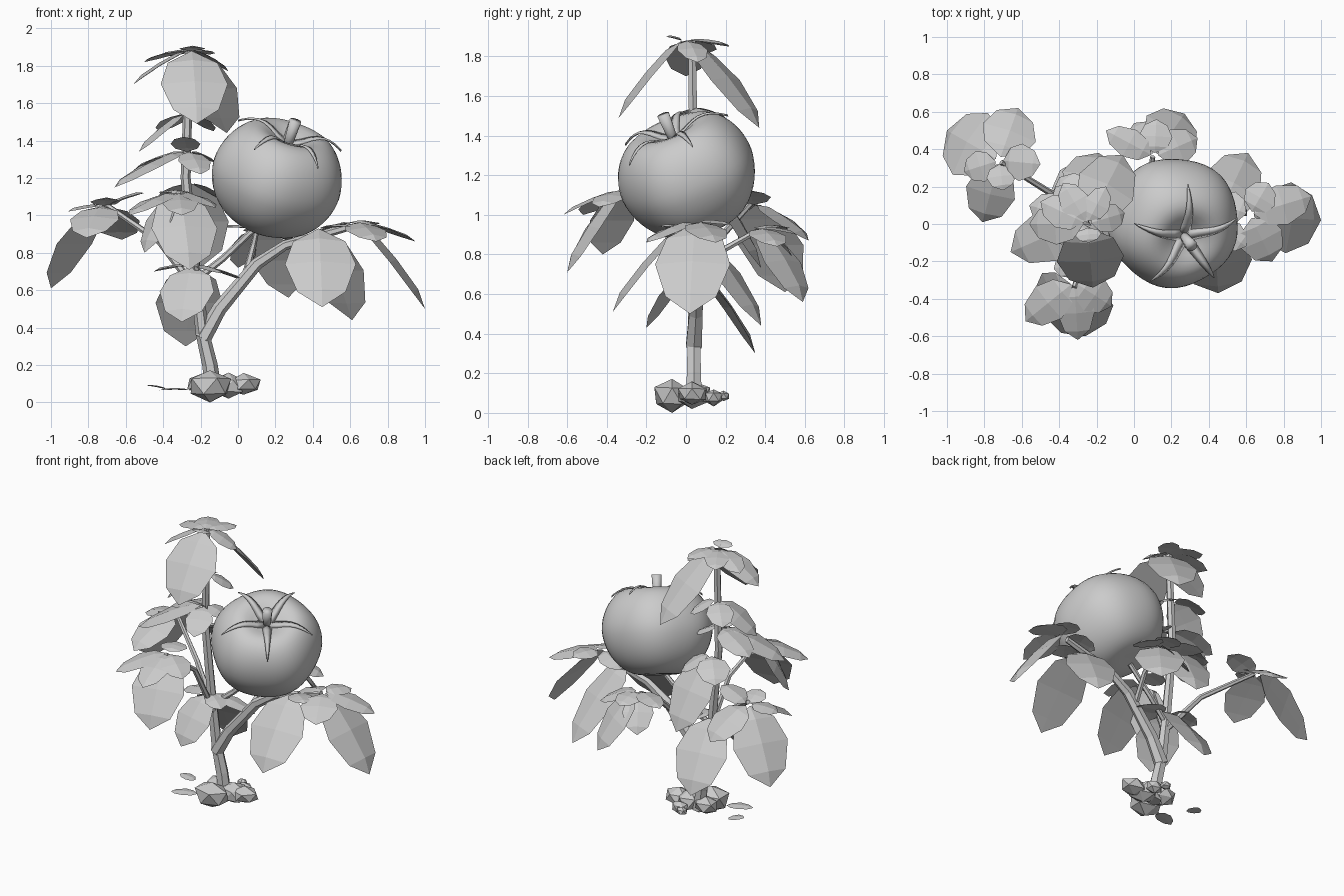
import bpy, bmesh, math, random
from mathutils import Vector, Matrix

if "Cube" in bpy.data.objects:
    bpy.data.objects.remove(bpy.data.objects["Cube"])

random.seed(4)
UP = Vector((0, 0, 1))


def finish(bm, name, smooth=False):
    bmesh.ops.recalc_face_normals(bm, faces=bm.faces)
    me = bpy.data.meshes.new(name)
    bm.to_mesh(me)
    bm.free()
    for p in me.polygons:
        p.use_smooth = smooth
    ob = bpy.data.objects.new(name, me)
    bpy.context.collection.objects.link(ob)
    return ob


def tube(name, pts, r0, r1, sides=6, smooth=False):
    bm = bmesh.new()
    pts = [Vector(p) for p in pts]
    n = len(pts)
    rings = []
    for i, p in enumerate(pts):
        d = pts[min(i + 1, n - 1)] - pts[max(i - 1, 0)]
        q = UP.rotation_difference(d.normalized())
        r = r0 + (r1 - r0) * i / (n - 1)
        rings.append([bm.verts.new(p + q @ Vector((r * math.cos(a), r * math.sin(a), 0)))
                      for a in (2 * math.pi * k / sides for k in range(sides))])
    for a, b in zip(rings, rings[1:]):
        for k in range(sides):
            j = (k + 1) % sides
            bm.faces.new((a[k], a[j], b[j], b[k]))
    bm.faces.new(rings[0])
    bm.faces.new(rings[-1])
    return finish(bm, name, smooth)


def add_leaf(bm, base, tip, width):
    # folded, thin, pointed blade with a raised midrib
    d = tip - base
    L = d.length
    side = d.cross(UP).normalized()
    nrm = side.cross(d).normalized()
    v0, v1 = bm.verts.new(base), bm.verts.new(tip)
    rows = []
    for t, w in ((0.18, 0.74), (0.48, 1.0), (0.82, 0.68)):
        p = base + d * t + nrm * 0.03 * L * math.sin(math.pi * t)
        h = w * width / 2
        rows.append([bm.verts.new(q) for q in (
            p - side * h, p + nrm * 0.07 * width, p + side * h,
            p + nrm * (0.07 * width - 0.05 * L))])
    for k in range(4):
        j = (k + 1) % 4
        bm.faces.new((v0, rows[0][k], rows[0][j]))
        bm.faces.new((v1, rows[2][j], rows[2][k]))
        for a, b in zip(rows, rows[1:]):
            bm.faces.new((a[k], b[k], b[j], a[j]))


def cluster(name, centre, leaves):
    bm = bmesh.new()
    c = Vector(centre)
    for x, y, z, w in leaves:
        tip = Vector((x, y, z))
        flat = Vector((x - c.x, y - c.y, 0)).normalized()
        add_leaf(bm, c + flat * 0.02, tip, w)
    finish(bm, name)


# Stems
tube("main_stem", [(-.13, .04, .05), (-.15, .04, .2), (-.19, .04, .37), (-.23, .04, .7),
                   (-.28, .04, 1.2), (-.26, .03, 1.88)], .046, .022)
tube("right_branch", [(-.19, .04, .34), (-.1, .05, .5), (.1, .06, .74), (.25, .06, .84),
                      (.6, .06, .94)], .046, .02)
tube("left_branch", [(-.22, .05, .6), (-.42, .15, .86), (-.71, .33, 1.06)], .022, .014)
tube("front_branch", [(-.21, .03, .62), (-.25, -.12, .95), (-.32, -.34, 1.12)], .02, .014)
tube("back_branch", [(.04, .06, .68), (.08, .2, .83), (.1, .36, .92)], .02, .014)
tube("cross_branch", [(-.22, .04, .66), (-.08, .07, .77), (.1, .08, .94)], .02, .016)

# Leaf clusters: centre, then tip x, y, z and width of every leaf
cluster("top_leaves", (-.25, .0, 1.88), [
    (-.22, -.34, 1.49, .36), (-.06, .37, 1.44, .32), (-.56, .0, 1.70, .22),
    (-.5, .12, 1.82, .18), (-.38, .22, 1.85, .16), (-.05, .06, 1.77, .16),
    (-.24, -.1, 1.9, .14), (-.15, .2, 1.86, .14)])
cluster("upper_leaves", (-.27, .04, 1.54), [
    (-.53, -.02, 1.34, .24), (-.42, .2, 1.45, .18), (-.13, .14, 1.45, .16)])
cluster("middle_leaves", (-.27, .02, 1.34), [
    (-.66, -.15, 1.15, .28), (-.56, .1, 1.24, .22), (-.2, -.2, 1.22, .18),
    (-.29, -.14, 1.42, .16), (-.12, .05, 1.28, .16)])
cluster("rear_leaves", (-.25, .08, 1.17), [
    (-.19, .38, .73, .34), (-.4, .25, 1.06, .22), (-.1, .2, 1.06, .18)])
cluster("front_leaves", (-.32, -.31, 1.12), [
    (-.26, -.6, .71, .36), (-.5, -.42, .8, .26), (-.58, -.52, 1.0, .22),
    (-.12, -.44, 1.04, .2), (-.3, -.62, 1.0, .2), (-.36, -.14, 1.12, .18)])
cluster("left_leaves", (-.72, .34, 1.05), [
    (-1.0, .5, .61, .38), (-.62, .62, .87, .3), (-.81, .01, .88, .27),
    (-.91, .28, 1.02, .17), (-.5, .32, 1.12, .2), (-.7, .18, 1.09, .16)])
cluster("right_leaves", (.62, .05, .96), [
    (1.0, .02, .5, .38), (.95, .15, .86, .22), (.74, -.2, .86, .24),
    (.72, .22, .95, .18), (.42, .12, .9, .18)])
cluster("right_inner_leaves", (.43, -.0, .93), [
    (.45, -.37, .51, .38), (.61, .38, .44, .32), (.6, -.12, .94, .16)])
cluster("back_leaves", (.11, .36, .93), [
    (.27, .59, .56, .32), (.0, .54, .72, .2), (.34, .46, .84, .2),
    (-.15, .5, .93, .16), (.12, .56, .9, .18)])
cluster("low_leaves", (-.24, .03, .73), [
    (-.3, -.2, .43, .3), (-.28, .35, .3, .36), (-.45, .08, .7, .18),
    (-.09, -.06, .69, .15), (.06, .1, .64, .15)])
cluster("fallen_leaf_a", (-.36, .08, .07), [(-.49, .06, .09, .09)])
cluster("fallen_leaf_b", (-.24, -.07, .065), [(-.42, -.14, .065, .1)])

# Fruit, tilted forward and right
C = Vector((.21, .01, 1.2))
AXIS = Vector((.28, -.36, .88)).normalized()
TILT = Matrix.Translation(C) @ UP.rotation_difference(AXIS).to_matrix().to_4x4()


def skin(theta, ang):
    lobe = 1 + 0.02 * math.cos(5 * ang + 2.2) * math.sin(theta)
    rho = .35 * math.sin(theta) ** 0.86 * lobe if 0 < theta < math.pi else 0
    rho *= 1 - .05 * max(0, -math.cos(theta))
    dip = .11 if theta < math.pi / 2 else .03
    z = .315 * math.cos(theta) - dip * math.exp(-(rho / .14) ** 2) * math.cos(theta)
    return Vector((rho * math.cos(ang), rho * math.sin(ang), z))


bm = bmesh.new()
SEG, RNG = 48, 28
poles = [bm.verts.new(TILT @ skin(t, 0)) for t in (0, math.pi)]
rings = [[bm.verts.new(TILT @ skin(math.pi * i / RNG, 2 * math.pi * k / SEG))
          for k in range(SEG)] for i in range(1, RNG)]
for k in range(SEG):
    j = (k + 1) % SEG
    bm.faces.new((poles[0], rings[0][k], rings[0][j]))
    bm.faces.new((poles[1], rings[-1][j], rings[-1][k]))
    for a, b in zip(rings, rings[1:]):
        bm.faces.new((a[k], b[k], b[j], a[j]))
finish(bm, "fruit", True)

# Calyx: five thin sepals hugging the skin, tips lifting away
bm = bmesh.new()
for s in range(5):
    ang = math.radians(90 + 72 * s)
    across = Vector((-math.sin(ang), math.cos(ang), 0))
    rows = []
    for i in range(9):
        t = i / 8
        p = skin(.03 + 1.0 * t, ang) + UP * (.006 + .05 * t ** 3)
        w = .03 * (1 - t) + .003
        rows.append([bm.verts.new(TILT @ q) for q in
                     (p - across * w, p + UP * .005, p + across * w, p - UP * .008)])
    for a, b in zip(rows, rows[1:]):
        for k in range(4):
            j = (k + 1) % 4
            bm.faces.new((a[k], b[k], b[j], a[j]))
    bm.faces.new(rows[0])
    bm.faces.new(rows[-1])
finish(bm, "calyx", True)
tube("fruit_stalk", [TILT @ Vector((0, 0, z)) for z in (.18, .25, .345)], .022, .032, 10, True)

# Stones around the foot
for i, (x, y, z, sx, sy, sz) in enumerate((
        (-.15, -.07, .085, .13, .1, .095), (.03, .03, .095, .1, .08, .06),
        (-.19, .05, .1, .09, .08, .06), (-.05, .14, .08, .06, .05, .045),
        (-.1, .19, .085, .04, .035, .03), (-.05, .03, .09, .1, .09, .075))):
    bm = bmesh.new()
    bmesh.ops.create_icosphere(bm, subdivisions=1, radius=1)
    for v in bm.verts:
        v.co *= random.uniform(.85, 1.08)
        v.co = Vector((x + v.co.x * sx, y + v.co.y * sy, max(0, z + v.co.z * sz)))
    finish(bm, "stone_%d" % (i + 1))
